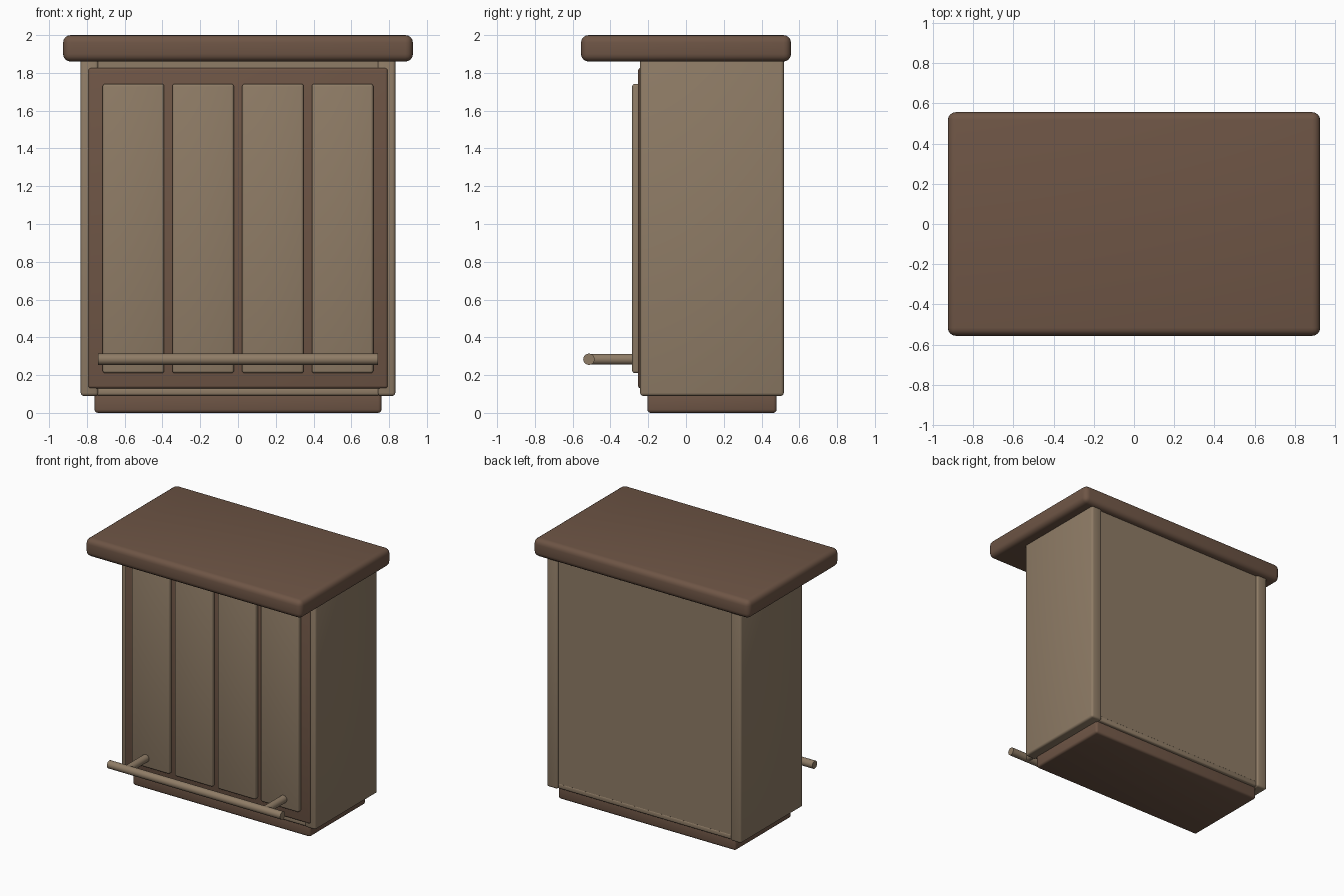
import bpy, math

if "Cube" in bpy.data.objects:
    bpy.data.objects.remove(bpy.data.objects["Cube"])


def material(name, rgb):
    m = bpy.data.materials.new(name)
    m.diffuse_color = (*rgb, 1)
    m.use_nodes = True
    m.node_tree.nodes["Principled BSDF"].inputs["Base Color"].default_value = m.diffuse_color
    return m


DARK = material("dark wood", (0.156, 0.091, 0.060))
LIGHT = material("light wood", (0.275, 0.202, 0.133))


def finish(o, name, mat):
    o.name = name
    o.data.materials.append(mat)
    bpy.ops.object.shade_smooth_by_angle(angle=math.radians(35))
    return o


def board(name, mat, x, y, z, bevel, segments=3):
    """Rounded board from (min, max) extents."""
    bpy.ops.mesh.primitive_cube_add(size=1, location=[sum(r) / 2 for r in (x, y, z)])
    o = bpy.context.object
    o.scale = [r[1] - r[0] for r in (x, y, z)]
    bpy.ops.object.transform_apply(location=False, rotation=False, scale=True)
    mod = o.modifiers.new("rounding", "BEVEL")
    mod.width, mod.segments = bevel, segments
    bpy.ops.object.modifier_apply(modifier=mod.name)
    return finish(o, name, mat)


def rod(name, mat, radius, length, location, rotation):
    bpy.ops.mesh.primitive_cylinder_add(vertices=20, radius=radius, depth=length,
                                        location=location, rotation=rotation)
    return finish(bpy.context.object, name, mat)


# Counter top and plinth
board("counter_top", DARK, (-0.926, 0.926), (-0.556, 0.556), (1.86, 2.0), 0.04, 4)
board("plinth", DARK, (-0.76, 0.76), (-0.205, 0.48), (0, 0.11), 0.018)

# Carcass: sides, bottom board, back and front boards
for side, s in (("left", -1), ("right", 1)):
    board(f"{side}_side", LIGHT, sorted((s * 0.74, s * 0.833)), (-0.243, 0.518),
          (0.09, 1.88), 0.016)
board("bottom_board", LIGHT, (-0.75, 0.75), (-0.235, 0.505), (0.092, 0.135), 0.012)
board("back_board", LIGHT, (-0.75, 0.75), (0.45, 0.503), (0.125, 1.88), 0.005, 1)
board("front_board", LIGHT, (-0.75, 0.75), (-0.23, -0.18), (0.12, 1.88), 0.005, 1)

# Front frame with four raised panels
board("front_frame", DARK, (-0.793, 0.793), (-0.254, -0.20), (0.13, 1.826), 0.014)
for i in range(4):
    cx = (i - 1.5) * 0.369
    board(f"front_panel_{i + 1}", LIGHT, (cx - 0.163, cx + 0.163), (-0.285, -0.24),
          (0.21, 1.742), 0.014)

# Foot rail on two brackets
rod("foot_rail", LIGHT, 0.03, 1.484, (0, -0.514, 0.284), (0, math.pi / 2, 0))
for side, x in (("left", -0.59), ("right", 0.59)):
    rod(f"{side}_rail_bracket", LIGHT, 0.029, 0.254, (x, -0.387, 0.284), (math.pi / 2, 0, 0))
